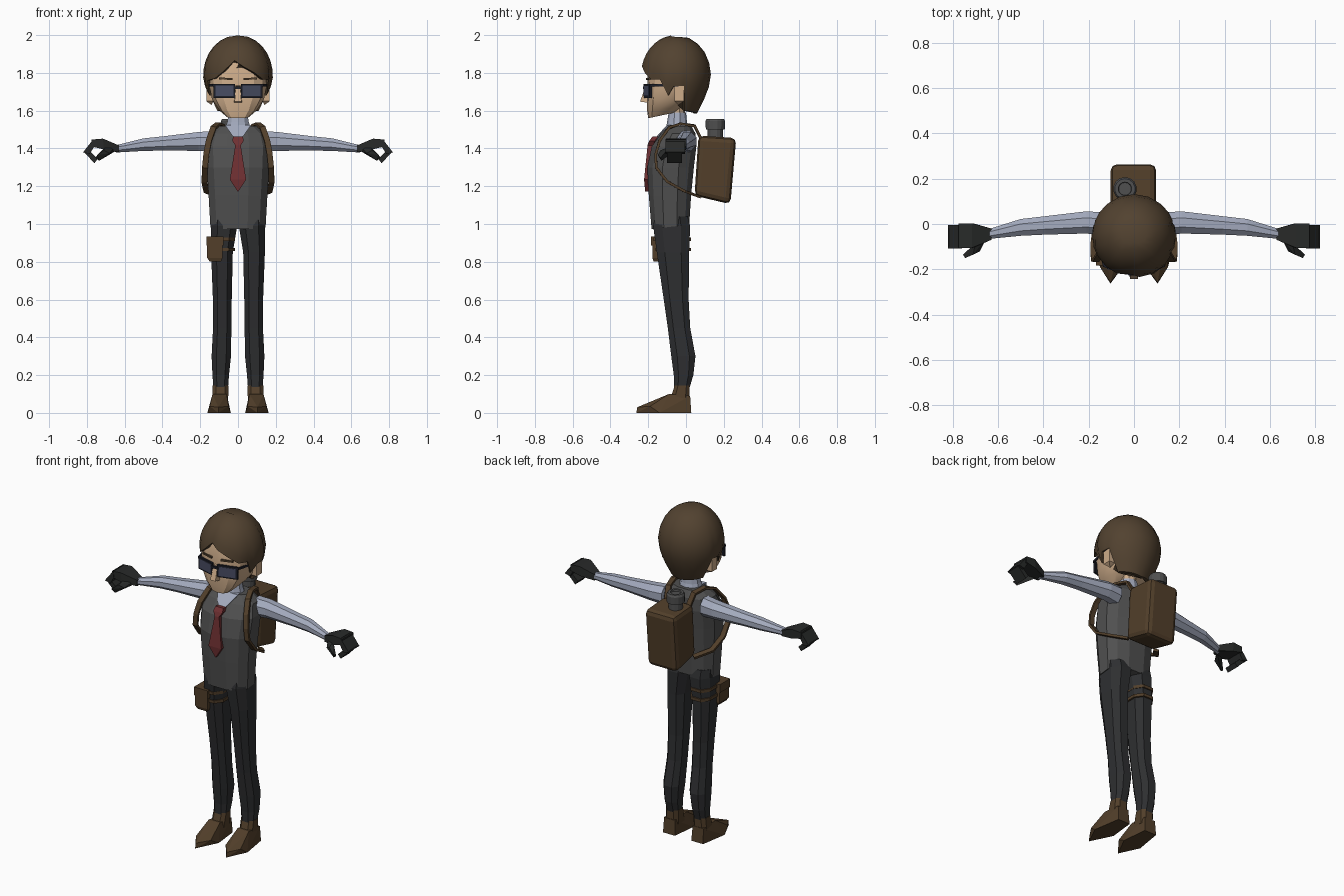
import bpy, bmesh, math
from mathutils import Vector

if "Cube" in bpy.data.objects:
    bpy.data.objects.remove(bpy.data.objects["Cube"])


def mat(name, r, g, b):
    m = bpy.data.materials.new(name)
    m.diffuse_color = [((c / 255 + 0.055) / 1.055) ** 2.4 for c in (r, g, b)] + [1]
    m.use_nodes = True
    m.node_tree.nodes["Principled BSDF"].inputs["Base Color"].default_value = m.diffuse_color
    return m


SKIN = mat("skin", 205, 172, 138)
HAIR = mat("hair_brown", 82, 66, 48)
SHIRT = mat("shirt_blue_grey", 164, 171, 190)
VEST = mat("vest_grey", 80, 80, 80)
PANTS = mat("trouser_charcoal", 46, 47, 49)
GLOVE = mat("glove_black", 40, 42, 41)
TIE = mat("tie_red", 112, 48, 50)
LEATHER = mat("leather_brown", 82, 63, 42)
LENS = mat("lens_slate", 72, 76, 98)
FRAME = mat("frame_navy", 28, 30, 40)


def finish(bm, name, material, smooth=0):
    bmesh.ops.recalc_face_normals(bm, faces=bm.faces)
    me = bpy.data.meshes.new(name)
    bm.to_mesh(me)
    bm.free()
    me.materials.append(material)
    ob = bpy.data.objects.new(name, me)
    bpy.context.collection.objects.link(ob)
    if smooth:
        bpy.ops.object.select_all(action='DESELECT')
        ob.select_set(True)
        bpy.context.view_layer.objects.active = ob
        bpy.ops.object.shade_smooth_by_angle(angle=math.radians(smooth))
    return ob


def loft(name, material, rings, smooth=0, caps=True):
    bm = bmesh.new()
    vs = [[bm.verts.new(p) for p in r] for r in rings]
    n = len(rings[0])
    for a, b in zip(vs, vs[1:]):
        for i in range(n):
            bm.faces.new((a[i], a[(i + 1) % n], b[(i + 1) % n], b[i]))
    if caps:
        bm.faces.new(vs[0])
        bm.faces.new(vs[-1])
    return finish(bm, name, material, smooth)


def hull(name, material, pts):
    bm = bmesh.new()
    for p in pts:
        bm.verts.new(p)
    out = bmesh.ops.convex_hull(bm, input=bm.verts)
    bmesh.ops.delete(bm, geom=list({v for v in out["geom_interior"] if isinstance(v, bmesh.types.BMVert)}), context='VERTS')
    bmesh.ops.dissolve_limit(bm, angle_limit=0.02, verts=bm.verts, edges=bm.edges)
    return finish(bm, name, material)


def box(x0, x1, y0, y1, z0, z1):
    return [(x, y, z) for x in (x0, x1) for y in (y0, y1) for z in (z0, z1)]


def oval(x0, x1, y0, y1, z, n=12, p=2.5, tilt=0):
    """Horizontal rounded ring; tilt raises the back edge."""
    pts = []
    for i in range(n):
        a = 2 * math.pi * (i + 0.5) / n
        c, s = math.cos(a), math.sin(a)
        c = math.copysign(abs(c) ** (2 / p), c)
        s = math.copysign(abs(s) ** (2 / p), s)
        pts.append(((x0 + x1) / 2 + c * (x1 - x0) / 2, (y0 + y1) / 2 + s * (y1 - y0) / 2, z + tilt * s))
    return pts


def ribbon(name, material, path, width, thick):
    """Flat strap whose width runs mostly along x."""
    rings = []
    for i, p in enumerate(path):
        p = Vector(p)
        t = (Vector(path[min(i + 1, len(path) - 1)]) - Vector(path[max(i - 1, 0)])).normalized()
        side = Vector((1, 0, 0))
        side = (side - t * side.dot(t)).normalized() * width / 2
        nrm = t.cross(side).normalized() * thick / 2
        rings.append([p + side + nrm, p - side + nrm, p - side - nrm, p + side - nrm])
    return loft(name, material, rings)


# Vest, collar, shirt front and tie
loft("vest", VEST, [oval(-w, w, y0, y1, z, tilt=t) for w, y0, y1, z, t in (
    (.15, -.185, .02, .985, .012), (.16, -.2, .03, 1.15, 0), (.17, -.208, .045, 1.3, 0),
    (.175, -.185, .058, 1.41, 0), (.155, -.135, .052, 1.48, 0), (.1, -.095, .03, 1.52, 0))])
loft("collar", SHIRT, [oval(-w, w, y0, y1, z, 10, 2) for w, y0, y1, z in (
    (.075, -.11, .02, 1.49), (.06, -.1, .005, 1.54), (.05, -.092, 0, 1.59))])
hull("shirt_front", SHIRT, [(0, -.19, 1.425), (0, -.1, 1.425), (.07, -.1, 1.525), (-.07, -.1, 1.525),
                            (.05, -.03, 1.525), (-.05, -.03, 1.525)])
hull("tie_knot", TIE, [(x * w, y + d, z) for x in (-1, 1) for d in (0, .03)
                       for w, y, z in ((.026, -.178, 1.462), (.03, -.195, 1.44), (.014, -.205, 1.415))])
hull("tie_blade", TIE, [(x * w, y + d, z) for x in (-1, 1) for d in (0, .025)
                        for w, y, z in ((.014, -.203, 1.42), (.043, -.222, 1.235), (.002, -.216, 1.172))])

# Neck, head and nose
loft("neck", SKIN, [oval(-.045, .045, -.09, -.005, z, 10, 2) for z in (1.57, 1.65)])
loft("head", SKIN, [oval(-w, w, y0, y1, z, 14, 2.7, t) for w, y0, y1, z, t in (
    (.065, -.2, -.06, 1.575, .015), (.105, -.206, -.02, 1.61, .01), (.14, -.207, .02, 1.66, 0),
    (.157, -.205, .06, 1.74, 0), (.157, -.2, .07, 1.85, 0), (.1, -.16, .03, 1.93, 0))], 25)
hull("nose", SKIN, [(x * w, y, z) for x in (-1, 1) for w, y, z in (
    (.022, -.19, 1.64), (.012, -.19, 1.735), (.012, -.215, 1.73), (.018, -.243, 1.648))])

# Hair cap: lower border height depends on angle from the front
BORDER = [(-180, 1.585), (-112, 1.6), (-104, 1.73), (-86, 1.73), (-74, 1.68), (-62, 1.76), (-42, 1.77),
          (-24, 1.81), (-6, 1.865), (8, 1.835), (28, 1.80), (45, 1.765), (62, 1.765), (74, 1.68),
          (86, 1.73), (104, 1.73), (112, 1.6), (180, 1.585)]


def border(a):
    for (a0, z0), (a1, z1) in zip(BORDER, BORDER[1:]):
        if a <= a1:
            return z0 + (z1 - z0) * (a - a0) / (a1 - a0)


angles = [-180, -160, -140, -124, -112, -104, -95, -86, -74, -62, -42, -24, -6,
          8, 28, 45, 62, 74, 86, 95, 104, 112, 124, 140, 160]
rows = []
for k in range(1, 10):
    ring = []
    for a in angles:
        zb = border(a)
        t = min(k, 8) / 8
        top = math.acos(max(-1, min(1, (zb - 1.78) / .22)))
        z = 1.78 + .22 * math.cos(t * top) if zb >= 1.78 else 2.0 - (2.0 - zb) * (1 - math.cos(t * math.pi / 2)) ** .85
        if z >= 1.78:
            f = (1 - min(1, (z - 1.78) / .22) ** 2.1) ** .5
        else:
            f = 1 - .42 * ((1.78 - z) / .2) ** 1.5
        if 0 < a < 60:
            f *= 1.025           # swept side of the fringe
        if k == 9:
            f *= .84             # inner lip
        r = math.radians(a)
        ring.append((.185 * f * math.sin(r), -.052 - .184 * f * math.cos(r), z))
    rows.append(ring)
loft("hair", HAIR, rows, 32)

# Spectacles bridge
hull("spectacle_bridge", FRAME, box(-.025, .025, -.228, -.215, 1.715, 1.728))

for s, side in ((-1, "right"), (1, "left")):
    def mir(pts):
        return [(s * x, y, z) for x, y, z in pts]

    # Face details
    hull(side + "_ear", SKIN, mir(box(.13, .168, -.06, -.01, 1.65, 1.735) + [(.14, -.04, 1.63)]))
    hull(side + "_eyebrow", HAIR, mir([(x, y, z + d) for x, y0, z in ((.03, -.212, 1.762), (.1, -.198, 1.766))
                                       for y in (y0, y0 + .03) for d in (0, .01)]))

    def lens(x0, x1, z0, z1, f, b):
        return mir([(x, y - .224 + (x - .015) * .28, z) for x in (x0, x1) for y in (f, b) for z in (z0, z1)])
    hull(side + "_spectacle_frame", FRAME, lens(.015, .13, 1.668, 1.742, 0, .012))
    hull(side + "_lens", LENS, lens(.025, .12, 1.677, 1.733, -.003, .004))
    hull(side + "_spectacle_arm", FRAME, mir([(x + e, y, z) for x, y in ((.128, -.19), (.166, -.04))
                                              for e in (0, .008) for z in (1.728, 1.74)]))

    # Sleeve
    rings = []
    for x, yc, zc, ry, rz in ((.13, .0, 1.437, .055, .06), (.21, .007, 1.437, .053, .054),
                              (.39, -.006, 1.427, .044, .041), (.5, -.015, 1.42, .04, .036),
                              (.645, -.045, 1.398, .023, .021)):
        rings.append([(s * x, yc + ry * math.cos(a), zc + rz * math.sin(a))
                      for a in [math.pi * (i + .5) / 4 for i in range(8)]])
    loft(side + "_sleeve", SHIRT, rings)

    # Glove: palm, curled fingers, thumb
    hull(side + "_glove_palm", GLOVE, mir(box(.63, .64, -.07, -.02, 1.38, 1.416) + [
        (x, y, z) for y in (-.105, .003) for x, z in ((.715, 1.452), (.775, 1.447), (.775, 1.41), (.71, 1.395))]))
    hull(side + "_glove_fingers", GLOVE, mir([(x, y, z) for y in (-.108, -.005) for x, z in (
        (.765, 1.45), (.76, 1.412), (.82, 1.38), (.785, 1.37))]))
    hull(side + "_glove_fingertips", GLOVE, mir([(x, y, z) for y in (-.1, -.02) for x, z in (
        (.82, 1.385), (.785, 1.385), (.76, 1.322), (.742, 1.345))]))
    hull(side + "_glove_thumb", GLOVE, mir([(x, y, z) for x, y, z in (
        (.65, -.06, 1.41), (.65, -.06, 1.385), (.7, -.085, 1.41), (.68, -.12, 1.375), (.71, -.135, 1.39),
        (.70, -.1, 1.36), (.745, -.15, 1.365), (.735, -.13, 1.335), (.755, -.135, 1.35))]))

    # Trouser leg
    leg = [(.0, .146, -.17, .015, 1.04), (.0, .146, -.18, .028, .99), (.024, .146, -.16, .022, .85),
           (.03, .136, -.122, .018, .6), (.032, .135, -.1, .026, .45), (.034, .143, -.082, .054, .3),
           (.045, .138, -.068, .042, .2), (.05, .133, -.065, .022, .135)]
    loft(side + "_trouser_leg", PANTS, [mir(oval(*r, n=8, p=2.6)) for r in leg])

    # Shoe
    hull(side + "_shoe_foot", LEATHER, mir([
        (.055, .028, 0), (.135, .028, 0), (.038, -.13, 0), (.162, -.14, 0), (.104, -.263, 0),
        (.104, -.258, .03), (.05, -.19, .035), (.15, -.19, .035), (.06, -.09, .1), (.135, -.09, .1),
        (.06, .022, .09), (.132, .022, .09)]))
    loft(side + "_shoe_ankle", LEATHER, [mir(oval(.05, .14, -.09, .022, .06, 8, 3)),
                                         mir(oval(.048, .136, -.062, .022, .146, 8, 3))])

    # Backpack strap
    ribbon(side + "_shoulder_strap", LEATHER, mir([
        (.07, .085, 1.44), (.085, .045, 1.52), (.105, -.03, 1.53), (.13, -.09, 1.51), (.155, -.14, 1.44),
        (.168, -.16, 1.37), (.175, -.158, 1.3), (.178, -.1, 1.225), (.168, -.01, 1.175), (.1, .07, 1.145)]),
        .03, .014)

# Backpack with rolled edges
pack = hull("backpack", LEATHER, [(x, y, z) for x in (-.103, .098) for y, z in (
    (.066, 1.468), (.266, 1.455), (.235, 1.105), (.045, 1.15))])
bevel = pack.modifiers.new("rounded_edges", 'BEVEL')
bevel.width, bevel.segments, bevel.limit_method = .028, 2, 'ANGLE'


# Flask standing out of the pack
def disc(r, z):
    return oval(-.04 - r, -.04 + r, .155 - r, .155 + r, z, 14, 2)


loft("flask_body", VEST, [disc(.04, 1.4), disc(.04, 1.51)])
loft("flask_cap", VEST, [disc(.05, 1.5), disc(.052, 1.545), disc(.045, 1.557), disc(.03, 1.557), disc(.028, 1.548)])

# Thigh straps and pouch
for i, z in enumerate((.865, .92)):
    loft("thigh_strap_%d" % (i + 1), LEATHER, [oval(-.152, -.012, -.178 + .01 * (1 - i), .032, z + d, 8, 2.6)
                                               for d in (-.009, .009)])
hull("thigh_pouch", LEATHER, box(-.163, -.082, -.178, -.09, .82, .925) + box(-.15, -.09, -.172, -.1, .802, .81))
hull("thigh_pouch_flap", LEATHER, box(-.168, -.076, -.184, -.085, .885, .935))
